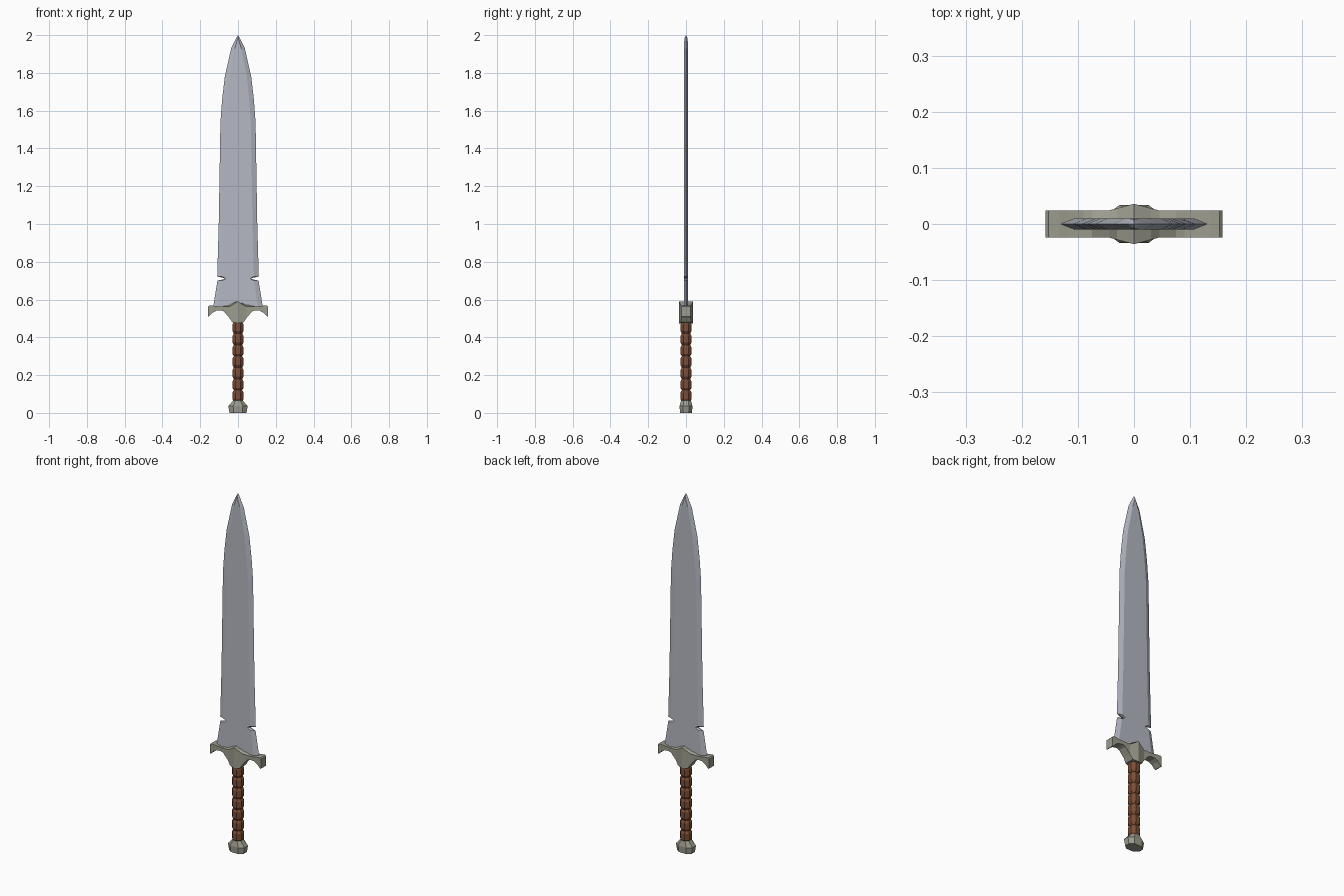
import bpy, bmesh, math

if "Cube" in bpy.data.objects:
    bpy.data.objects.remove(bpy.data.objects["Cube"])


def material(name, rgb):
    m = bpy.data.materials.new(name)
    m.diffuse_color = (*rgb, 1)
    m.use_nodes = True
    m.node_tree.nodes["Principled BSDF"].inputs["Base Color"].default_value = m.diffuse_color
    return m


STEEL = material("steel", (0.46, 0.48, 0.54))
BRASS = material("dull_metal", (0.33, 0.33, 0.27))
LEATHER = material("leather", (0.20, 0.075, 0.035))


def loft(name, sections, mat):
    """Skin a list of equal-length closed sections and cap both ends."""
    bm = bmesh.new()
    rings = [[bm.verts.new(p) for p in s] for s in sections]
    n = len(rings[0])
    for a, b in zip(rings, rings[1:]):
        for i in range(n):
            j = (i + 1) % n
            bm.faces.new((a[i], a[j], b[j], b[i]))
    bm.faces.new(rings[0])
    bm.faces.new(rings[-1])
    bmesh.ops.remove_doubles(bm, verts=bm.verts, dist=1e-5)
    bmesh.ops.recalc_face_normals(bm, faces=bm.faces)
    me = bpy.data.meshes.new(name)
    bm.to_mesh(me)
    bm.free()
    me.materials.append(mat)
    ob = bpy.data.objects.new(name, me)
    bpy.context.collection.objects.link(ob)
    return ob


# Blade: (z, edge half width, flat half width, half thickness), notched near the guard
blade = [(0.545, 0.134, 0.108, 0.010), (0.70, 0.109, 0.085, 0.010),
         (0.709, 0.070, 0.066, 0.010), (0.714, 0.072, 0.068, 0.010),
         (0.722, 0.110, 0.084, 0.010), (1.00, 0.102, 0.077, 0.010),
         (1.54, 0.093, 0.068, 0.010), (1.66, 0.084, 0.059, 0.010),
         (1.78, 0.070, 0.047, 0.010), (1.93, 0.036, 0.017, 0.010),
         (1.984, 0.010, 0.001, 0.009), (2.0, 0, 0, 0)]
loft("blade", [[(-e, 0, z), (-f, -t, z), (0, -t, z), (f, -t, z),
                (e, 0, z), (f, t, z), (0, t, z), (-f, t, z)]
               for z, e, f, t in blade], STEEL)

# Guard: (x, half depth, bottom z, top z, ridge z), mirrored about the centre
half = [(0, 0.036, 0.474, 0.59, 0.59), (0.030, 0.028, 0.480, 0.571, 0.582),
        (0.045, 0.024, 0.503, 0.563, 0.577), (0.075, 0.024, 0.537, 0.563, 0.567),
        (0.090, 0.024, 0.543, 0.563, 0.563), (0.115, 0.024, 0.541, 0.565, 0.565),
        (0.135, 0.024, 0.530, 0.568, 0.568), (0.152, 0.024, 0.512, 0.568, 0.568),
        (0.158, 0.024, 0.510, 0.562, 0.562)]
guard = [(-x, *r) for x, *r in half[:0:-1]] + half
loft("guard", [[(x, -w, b), (x, w, b), (x, w, t), (x, 0, m), (x, -w, t)]
               for x, w, b, t, m in guard], BRASS)

# Grip: seven stacked octagonal leather beads
Z0, STEP = 0.06, 0.06
rings = []
for i in range(7):
    z = Z0 + i * STEP
    rings += [(z, 0.024), (z + 0.013, 0.032), (z + 0.047, 0.032)]
rings.append((Z0 + 7 * STEP, 0.024))
loft("grip", [[(r * math.cos(a), r * math.sin(a), z)
               for a in (math.pi / 8 + k * math.pi / 4 for k in range(8))]
              for z, r in rings], LEATHER)

# Pommel: flattened octagon with a sloped shoulder
pommel = [(0, 0.045, 0.032), (0.036, 0.051, 0.034), (0.066, 0.025, 0.026)]
plan = [(1, 0.45), (0.5, 1), (-0.5, 1), (-1, 0.45),
        (-1, -0.45), (-0.5, -1), (0.5, -1), (1, -0.45)]
loft("pommel", [[(px * a, py * b, z) for px, py in plan]
                for z, a, b in pommel], BRASS)
